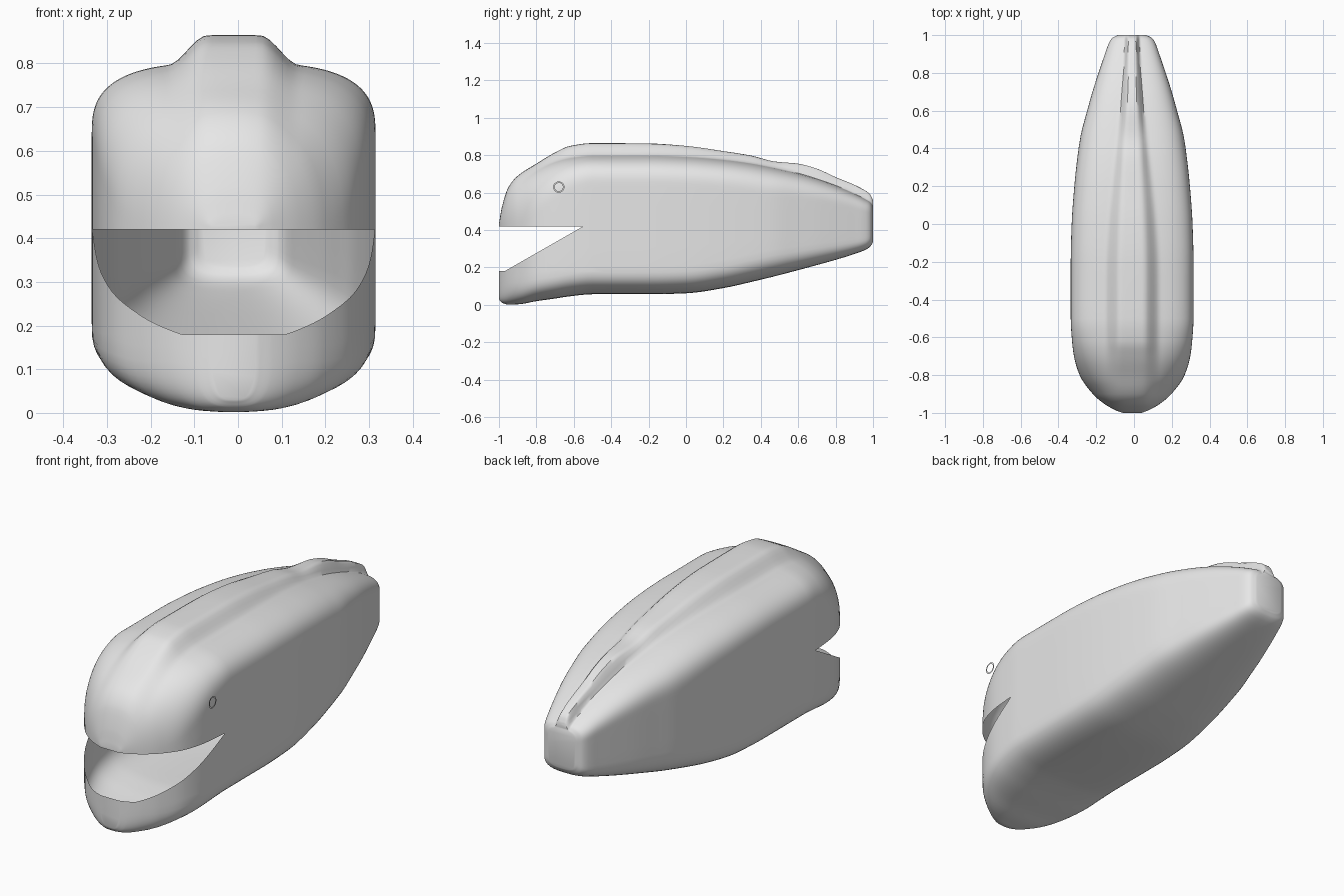
import bpy, bmesh, math
from mathutils import Vector

if "Cube" in bpy.data.objects:
    bpy.data.objects.remove(bpy.data.objects["Cube"])

CX = -0.01          # body centre line
STATIONS = [        # y, half width, belly z, shoulder z, ridge z
    (-1.00, 0.05, 0.030, 0.430, 0.435),
    (-0.985, 0.09, 0.012, 0.510, 0.520),
    (-0.95, 0.15, 0.002, 0.615, 0.628),
    (-0.90, 0.208, 0.003, 0.675, 0.690),
    (-0.80, 0.278, 0.020, 0.735, 0.755),
    (-0.70, 0.308, 0.034, 0.775, 0.815),
    (-0.62, 0.318, 0.046, 0.792, 0.850),
    (-0.50, 0.325, 0.057, 0.802, 0.865),
    (-0.20, 0.325, 0.057, 0.802, 0.863),
    (0.00, 0.320, 0.062, 0.795, 0.850),
    (0.20, 0.306, 0.090, 0.778, 0.822),
    (0.35, 0.290, 0.123, 0.757, 0.798),
    (0.47, 0.272, 0.152, 0.733, 0.767),
    (0.60, 0.238, 0.186, 0.703, 0.755),
    (0.70, 0.210, 0.213, 0.674, 0.728),
    (0.80, 0.178, 0.241, 0.638, 0.683),
    (0.90, 0.144, 0.272, 0.595, 0.642),
    (0.96, 0.122, 0.295, 0.565, 0.610),
    (0.985, 0.105, 0.312, 0.550, 0.590),
    (1.00, 0.075, 0.335, 0.530, 0.560),
]


def smoothstep(a, b, v):
    t = max(0.0, min(1.0, (v - a) / (b - a)))
    return t * t * (3 - 2 * t)


def slope(i, k):
    """Monotone tangent of column k at station i."""
    s = STATIONS
    def d(j):
        return (s[j + 1][k] - s[j][k]) / (s[j + 1][0] - s[j][0])
    if i == 0:
        return d(0)
    if i == len(s) - 1:
        return d(i - 1)
    a, b = d(i - 1), d(i)
    return 0.0 if a * b <= 0 else 2 * a * b / (a + b)


def between(i, t):
    """Smoothly interpolated station between i and i + 1."""
    p, q = STATIONS[i], STATIONS[i + 1]
    h = q[0] - p[0]
    out = [p[0] + t * h]
    for k in range(1, 5):
        out.append((2*t**3 - 3*t*t + 1) * p[k] + (t**3 - 2*t*t + t) * h * slope(i, k)
                   + (3*t*t - 2*t**3) * q[k] + (t**3 - t*t) * h * slope(i + 1, k))
    return out


def section(y, w, zb, zs, zt):
    """Closed rounded outline with a raised ridge along the back."""
    head = 1 - smoothstep(-0.9, -0.5, y)
    height = zs - zb
    hs = min(0.17 + 0.1 * head, 0.28 * height + 0.2 * head)
    if y < -0.5:
        hs = min(hs, zs - 0.42)
    hb = min(0.15, 0.25 * height)
    n = 3 - 0.6 * head
    tail = smoothstep(-0.3, 1.0, y)
    r_in, r_out = 0.06 - 0.042 * tail, 0.15 - 0.108 * tail
    half = []
    for j in range(17):                       # belly
        u = 1 - (1 - j / 16) ** 2
        half.append((u * w, zb + hb * (1 - (1 - u ** 3) ** (1 / 3))))
    low, high = zb + hb, zs - hs
    for j in range(1, 4):                     # flank
        half.append((w, low + (high - low) * j / 4))
    for j in range(36, -1, -1):               # shoulder and ridge
        u = 1 - (1 - j / 36) ** 2
        z = zs - hs * (1 - max(0.0, 1 - u ** n) ** (1 / n))
        z += (zt - zs) * (1 - smoothstep(r_in, r_out, u * w))
        half.append((u * w, z))
    full = half + [(-x, z) for x, z in half[-2:0:-1]]
    return [Vector((CX + x, y, z)) for x, z in full]


def finish(bm, name, mat):
    mesh = bpy.data.meshes.new(name)
    bm.to_mesh(mesh)
    bm.free()
    mesh.materials.append(mat)
    ob = bpy.data.objects.new(name, mesh)
    bpy.context.collection.objects.link(ob)
    bpy.ops.object.select_all(action='DESELECT')
    ob.select_set(True)
    bpy.context.view_layer.objects.active = ob
    bpy.ops.object.shade_smooth_by_angle(angle=math.radians(40))
    return ob


grey = bpy.data.materials.new("light grey")
grey.diffuse_color = (0.8, 0.8, 0.8, 1)
grey.use_nodes = True
grey.node_tree.nodes["Principled BSDF"].inputs["Base Color"].default_value = grey.diffuse_color

# Body: lofted thin shell
bm = bmesh.new()
rings = []
for i in range(len(STATIONS) - 1):
    for s in range(4):
        rings.append([bm.verts.new(p) for p in section(*between(i, s / 4))])
rings.append([bm.verts.new(p) for p in section(*STATIONS[-1])])
count = len(rings[0])
for a, b in zip(rings, rings[1:]):
    for j in range(count):
        k = (j + 1) % count
        bm.faces.new((a[j], a[k], b[k], b[j]))
bm.faces.new(rings[0])
bm.faces.new(rings[-1][::-1])
bmesh.ops.recalc_face_normals(bm, faces=bm.faces[:])

# Mouth: cut along the upper lip, the sloping lower lip and the front lip
RISE = (0.42 - 0.18) / (0.97 - 0.55)


def lip(y):
    return max(0.18, 0.18 + RISE * (y + 0.97))


for co, no in (((0, 0, 0.42), (0, 0, 1)), ((0, 0, 0.18), (0, 0, 1)),
               ((0, -0.97, 0.18), (0, -RISE, 1))):
    front = [f for f in bm.faces if f.calc_center_median().y < -0.5]
    geom = set(front)
    for f in front:
        geom.update(f.edges)
        geom.update(f.verts)
    bmesh.ops.bisect_plane(bm, geom=list(geom), dist=1e-5, plane_co=co, plane_no=no)
mouth = []
for f in bm.faces:
    c = f.calc_center_median()
    if c.y < -0.54 and lip(c.y) < c.z < 0.42:
        mouth.append(f)
bmesh.ops.delete(bm, geom=mouth, context='FACES')
finish(bm, "body", grey)

# Eye: flat ring standing just off the right side
bm = bmesh.new()
loops = []
for r in (0.03, 0.022):
    loops.append([bm.verts.new((0.335, -0.68 + r * math.cos(a), 0.63 + r * math.sin(a)))
                  for a in (math.tau * j / 32 for j in range(32))])
for j in range(32):
    k = (j + 1) % 32
    bm.faces.new((loops[0][j], loops[0][k], loops[1][k], loops[1][j]))
finish(bm, "eye_ring", grey)
